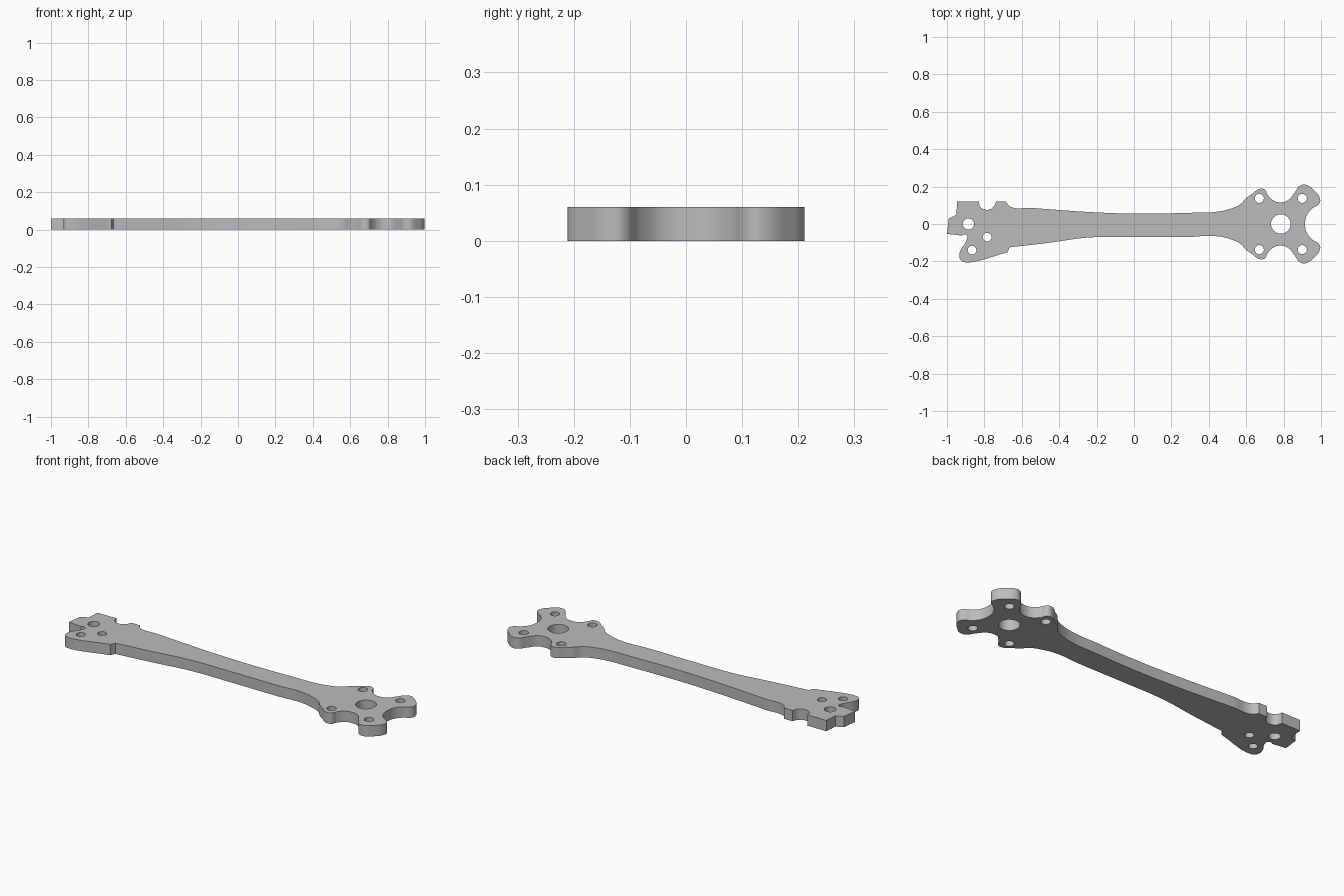
import bpy
import bmesh
import math

cube = bpy.data.objects.get("Cube")
if cube:
    bpy.data.objects.remove(cube, do_unlink=True)

THICKNESS = 0.06

grey = bpy.data.materials.new("plain grey")
grey.use_nodes = True
grey.diffuse_color = (0.5, 0.5, 0.5, 1)
grey.node_tree.nodes["Principled BSDF"].inputs["Base Color"].default_value = grey.diffuse_color

profile = bpy.data.curves.new("arm_profile", "CURVE")
profile.dimensions = "2D"
profile.fill_mode = "BOTH"
profile.extrude = THICKNESS / 2
profile.resolution_u = 8


def add_loop(points, corners=()):
    """Closed outline: smooth everywhere except at the listed corner points."""
    spline = profile.splines.new("BEZIER")
    spline.bezier_points.add(len(points) - 1)
    spline.use_cyclic_u = True
    for knot, (x, y) in zip(spline.bezier_points, points):
        knot.co = (x, y, 0)
        kind = "VECTOR" if (x, y) in corners else "AUTO"
        knot.handle_left_type = knot.handle_right_type = kind


def add_hole(x, y, radius, sides=12):
    angles = [2 * math.pi * i / sides for i in range(sides)]
    add_loop([(x + radius * math.cos(a), y + radius * math.sin(a)) for a in angles])


# Motor mount: upper half of the cross shape, mirrored below
mount = [(0.43, 0.064), (0.52, 0.083), (0.57, 0.107), (0.595, 0.135),
         (0.63, 0.16), (0.67, 0.187), (0.70, 0.184), (0.715, 0.155),
         (0.75, 0.123), (0.785, 0.116), (0.82, 0.125), (0.86, 0.17),
         (0.885, 0.203), (0.915, 0.211), (0.96, 0.183), (0.993, 0.14),
         (0.993, 0.113), (0.95, 0.08), (0.923, 0.045)]
mount_lower = [(x, -y) for x, y in reversed(mount)]

# Shaft edges
shaft_top = [(-0.55, 0.086), (-0.2, 0.062), (0.05, 0.055), (0.3, 0.06)]
shaft_bottom = [(0.3, -0.069), (0, -0.069), (-0.25, -0.073), (-0.45, -0.1)]

# Frame end: pointed lug below, notched block above
lug = [(-0.665, -0.125), (-0.677, -0.152), (-0.9, -0.205), (-0.927, -0.192),
       (-0.932, -0.155), (-0.895, -0.085), (-0.893, -0.063), (-0.91, -0.056)]
block = [(-0.92, -0.062), (-1, -0.053), (-0.99, 0.03), (-0.95, 0.048), (-0.945, 0.12),
         (-0.83, 0.12), (-0.82, 0.09), (-0.785, 0.076), (-0.752, 0.09),
         (-0.737, 0.12), (-0.685, 0.12), (-0.664, 0.094)]
corners = set(lug[:2] + block[:6] + block[9:11])

add_loop(shaft_top + mount + [(0.915, 0)] + mount_lower + shaft_bottom + lug + block, corners)

# Mount holes: shaft opening and four screws
add_hole(0.785, 0, 0.052, 16)
for x in (0.67, 0.9):
    for y in (-0.137, 0.137):
        add_hole(x, y, 0.024)

# Frame holes
add_hole(-0.885, 0, 0.03)
add_hole(-0.785, -0.07, 0.023)
add_hole(-0.866, -0.14, 0.023)

# Turn the profile into one solid plate standing on the ground
helper = bpy.data.objects.new("arm_profile", profile)
bpy.context.collection.objects.link(helper)
depsgraph = bpy.context.evaluated_depsgraph_get()
mesh = bpy.data.meshes.new_from_object(helper.evaluated_get(depsgraph))
bpy.data.objects.remove(helper, do_unlink=True)

bm = bmesh.new()
bm.from_mesh(mesh)
bmesh.ops.remove_doubles(bm, verts=bm.verts, dist=0.0001)
bmesh.ops.recalc_face_normals(bm, faces=bm.faces)
bmesh.ops.translate(bm, verts=bm.verts, vec=(0, 0, THICKNESS / 2))
bm.to_mesh(mesh)
bm.free()
mesh.materials.clear()
mesh.materials.append(grey)

arm = bpy.data.objects.new("arm_plate", mesh)
bpy.context.collection.objects.link(arm)
bpy.ops.object.select_all(action="DESELECT")
arm.select_set(True)
bpy.context.view_layer.objects.active = arm
bpy.ops.object.shade_smooth_by_angle(angle=math.radians(30))
